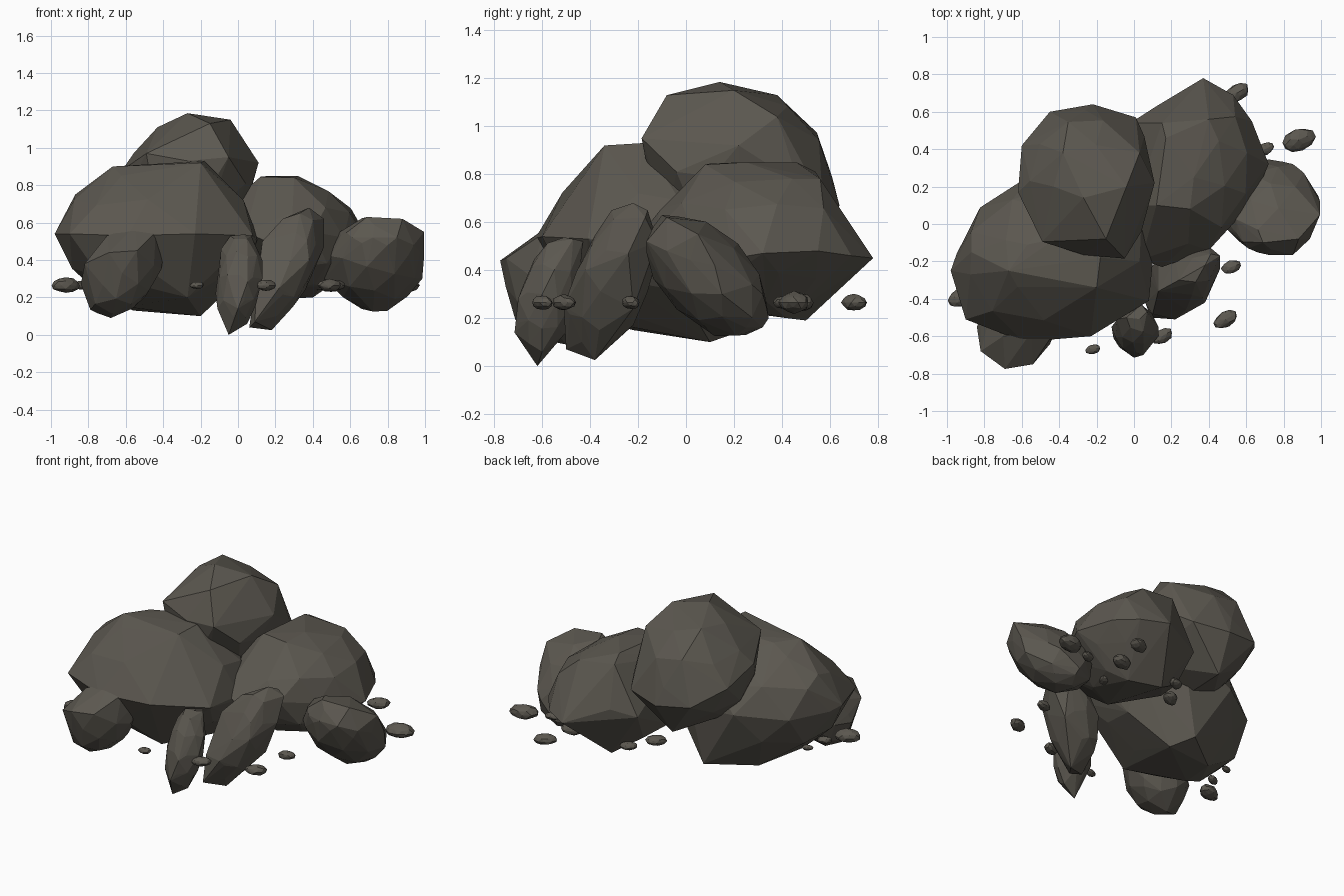
import bpy, bmesh, math, random
from mathutils import Vector, Euler, Matrix

random.seed(4)

stone = bpy.data.materials.new("warm grey stone")
stone.diffuse_color = (0.105, 0.096, 0.079, 1)


def rock(name, centre, radii, tilt, corners=(), jitter=0.03):
    """Faceted boulder: hull of a tilted rough ellipsoid and a few sharp corners."""
    rot = Euler([math.radians(a) for a in tilt]).to_matrix().to_4x4()
    mat = Matrix.Translation(centre) @ rot @ Matrix.Diagonal((*radii, 1))
    bm = bmesh.new()
    bmesh.ops.create_icosphere(bm, subdivisions=2, radius=1)
    for v in bm.verts:
        v.co = mat @ (v.co * random.uniform(1 - jitter, 1 + jitter))
    ball = [v.co.copy() for v in bm.verts]
    bm.clear()
    for p in ball + [Vector(c) for c in corners]:
        bm.verts.new(p)
    bmesh.ops.convex_hull(bm, input=bm.verts[:])
    loose = [v for v in bm.verts if not v.link_faces]
    bmesh.ops.delete(bm, geom=loose, context='VERTS')
    # merge tiny edges
    bmesh.ops.remove_doubles(bm, verts=bm.verts[:], dist=min(radii) * 0.08)
    bmesh.ops.recalc_face_normals(bm, faces=bm.faces[:])
    me = bpy.data.meshes.new(name)
    bm.to_mesh(me)
    bm.free()
    me.materials.append(stone)
    ob = bpy.data.objects.new(name, me)
    bpy.context.collection.objects.link(ob)
    return ob


# Three main boulders
rock("left_boulder", (-0.43, -0.15, 0.52), (0.54, 0.41, 0.38), (0, 0, 15), [
    (-0.98, -0.25, 0.54), (-0.90, -0.51, 0.54), (-0.59, -0.63, 0.53),
    (-0.23, -0.60, 0.54), (0.08, -0.41, 0.53), (0.10, -0.20, 0.50),
    (-0.67, -0.25, 0.90), (-0.20, -0.34, 0.92), (-0.18, -0.18, 0.93),
    (0.03, -0.20, 0.72), (-0.87, -0.15, 0.75), (-0.54, 0.27, 0.55),
    (-0.80, 0.05, 0.62), (-0.20, 0.10, 0.10), (-0.56, 0.03, 0.13),
    (-0.60, -0.22, 0.15), (-0.27, -0.42, 0.20), (-0.29, 0.23, 0.145),
    (-0.57, -0.11, 0.90), (-0.42, -0.08, 0.915)])
rock("top_boulder", (-0.26, 0.23, 0.79), (0.34, 0.38, 0.34), (0, 0, 0), [
    (-0.62, 0.17, 0.88), (-0.60, 0.42, 0.80), (-0.45, 0.60, 0.70),
    (-0.22, 0.64, 0.67), (0.01, 0.57, 0.69), (0.055, 0.47, 0.76),
    (0.11, 0.22, 0.92), (0.04, -0.04, 0.81), (-0.05, -0.185, 0.95),
    (-0.27, -0.165, 0.93), (-0.10, -0.17, 0.87), (-0.49, -0.095, 0.97),
    (-0.43, 0.20, 1.11), (-0.27, 0.14, 1.185), (-0.04, 0.20, 1.15),
    (-0.38, 0.38, 1.13), (0.03, 0.38, 1.04), (-0.15, -0.08, 1.13),
    (-0.25, 0.50, 0.45)])
rock("right_boulder", (0.33, 0.26, 0.52), (0.32, 0.42, 0.30), (0, 0, -20), [
    (0.37, 0.78, 0.45), (0.53, 0.69, 0.46), (0.63, 0.55, 0.48),
    (0.72, 0.32, 0.47), (0.67, 0.20, 0.45), (0.40, -0.14, 0.55),
    (0.15, -0.23, 0.50), (0.04, -0.19, 0.55), (0.12, 0.10, 0.845),
    (0.32, 0.25, 0.85), (0.17, 0.46, 0.85), (0.30, 0.08, 0.84),
    (0.40, 0.56, 0.78), (0.50, 0.35, 0.75), (0.15, 0.54, 0.81),
    (0.00, 0.10, 0.74), (-0.02, 0.54, 0.50), (0.12, 0.63, 0.55),
    (0.20, 0.50, 0.19), (0.40, 0.42, 0.20), (0.44, 0.14, 0.26),
    (0.02, 0.42, 0.31), (-0.03, 0.22, 0.34), (0.25, 0.05, 0.25)])

# Smaller leaning rocks around the front and the side
rock("side_rock", (0.73, 0.09, 0.375), (0.25, 0.31, 0.185), (-43, 0, 0), [
    (0.995, 0.05, 0.55), (0.88, -0.08, 0.62), (0.69, -0.10, 0.63),
    (0.55, -0.05, 0.53), (0.46, 0.10, 0.30), (0.70, 0.25, 0.13),
    (0.84, 0.25, 0.16), (0.985, 0.15, 0.30), (0.72, 0.345, 0.20),
    (0.85, 0.32, 0.30), (0.72, -0.165, 0.52), (0.85, -0.165, 0.52),
    (0.50, -0.03, 0.42), (0.72, 0.12, 0.125), (0.94, -0.08, 0.48),
    (0.94, 0.21, 0.37), (0.995, 0.12, 0.42), (0.61, -0.13, 0.52)])
rock("leaning_slab", (0.26, -0.31, 0.35), (0.13, 0.155, 0.33), (-17, 24, 0), [
    (0.06, -0.42, 0.04), (0.18, -0.38, 0.025), (0.36, -0.22, 0.24),
    (0.46, -0.24, 0.47), (0.46, -0.17, 0.62), (0.38, -0.22, 0.68),
    (0.24, -0.30, 0.62), (0.13, -0.36, 0.50), (0.10, -0.48, 0.25),
    (0.22, -0.51, 0.25), (0.38, -0.42, 0.40), (0.40, -0.12, 0.52),
    (0.09, -0.50, 0.07), (0.33, -0.31, 0.65), (0.41, -0.16, 0.65),
    (0.25, -0.14, 0.38), (0.13, -0.18, 0.32), (0.08, -0.28, 0.13),
    (0.095, -0.23, 0.19), (0.17, -0.22, 0.17)])
rock("front_shard", (0.01, -0.57, 0.29), (0.115, 0.12, 0.25), (-14, 5, 0), [
    (-0.05, -0.62, 0.0), (0.05, -0.60, 0.06), (0.13, -0.60, 0.30),
    (0.13, -0.55, 0.40), (0.07, -0.47, 0.53), (-0.04, -0.50, 0.53),
    (-0.09, -0.51, 0.46), (-0.12, -0.55, 0.22), (0.0, -0.715, 0.14),
    (0.05, -0.70, 0.28), (0.04, -0.43, 0.52), (-0.11, -0.61, 0.14)])
rock("front_left_rock", (-0.62, -0.54, 0.33), (0.18, 0.21, 0.25), (0, 33, 0), [
    (-0.84, -0.55, 0.27), (-0.79, -0.55, 0.135), (-0.68, -0.50, 0.09),
    (-0.50, -0.50, 0.20), (-0.41, -0.55, 0.35), (-0.39, -0.50, 0.48),
    (-0.44, -0.60, 0.55), (-0.55, -0.58, 0.58), (-0.70, -0.60, 0.53),
    (-0.69, -0.775, 0.44), (-0.54, -0.75, 0.45), (-0.82, -0.68, 0.38),
    (-0.41, -0.44, 0.40)])

# Scattered pebbles: x, y, half length, turn
pebbles = [
    (-0.92, -0.39, 0.080, 25), (0.55, 0.70, 0.070, 30), (0.88, 0.45, 0.090, 22),
    (0.70, 0.40, 0.050, 25), (0.52, -0.23, 0.055, 20), (0.49, -0.51, 0.066, 28),
    (0.15, -0.60, 0.060, 30), (-0.22, -0.67, 0.040, 15), (0.44, 0.25, 0.055, 60),
    (0.50, 0.48, 0.075, 20), (0.08, 0.49, 0.055, 30), (-0.01, 0.33, 0.065, 40),
    (-0.82, -0.11, 0.035, 20), (-0.84, -0.26, 0.045, 30)]
for i, (x, y, r, turn) in enumerate(pebbles):
    rock(f"pebble_{i + 1}", (x, y, 0.265), (r, r * 0.63, r * 0.5), (0, 0, turn),
         jitter=0.08)
